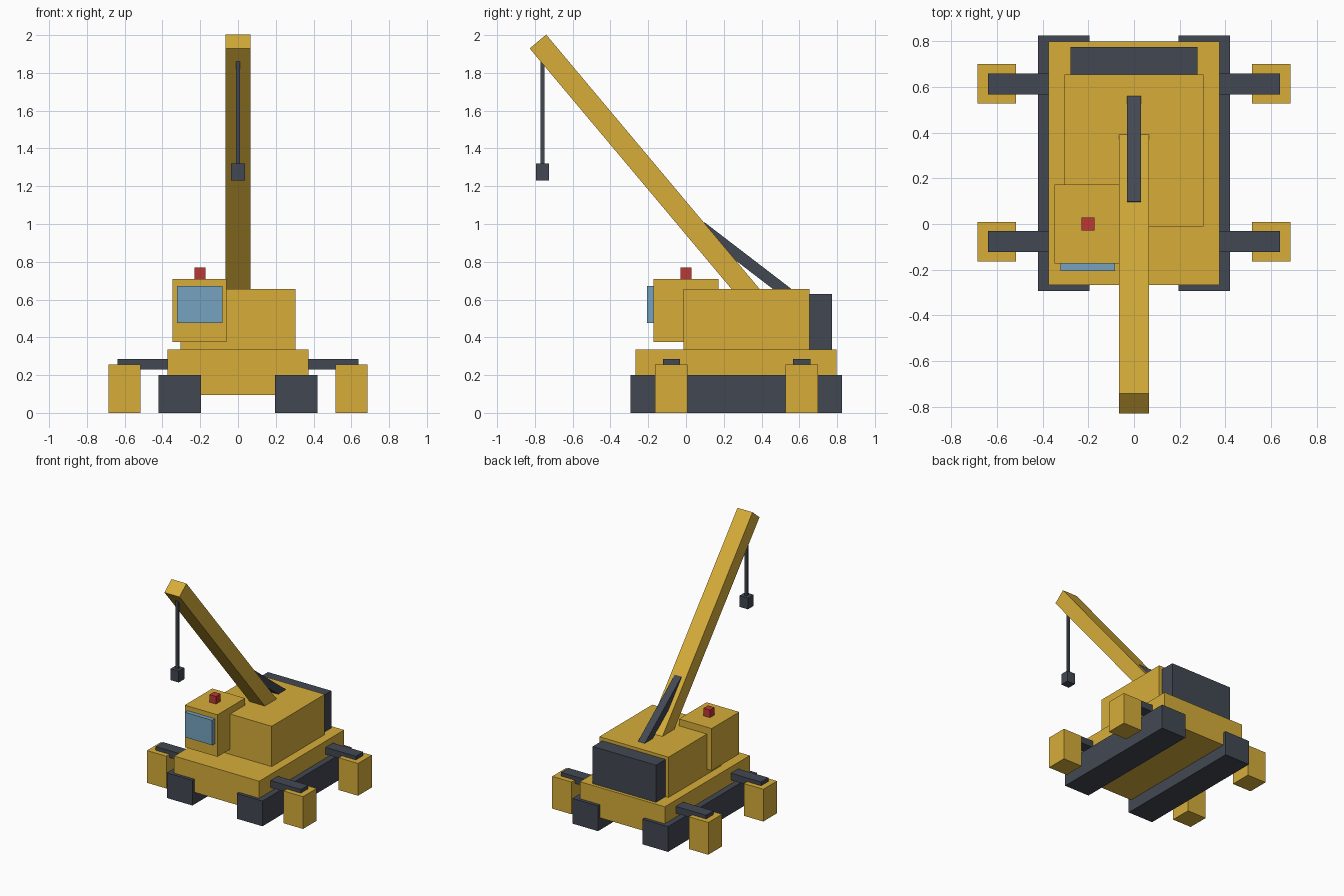
import bpy
from math import atan2
from mathutils import Vector

if "Cube" in bpy.data.objects:
    bpy.data.objects.remove(bpy.data.objects["Cube"])


def material(name, rgb):
    m = bpy.data.materials.new(name)
    m.diffuse_color = (*rgb, 1)
    m.use_nodes = True
    m.node_tree.nodes["Principled BSDF"].inputs["Base Color"].default_value = m.diffuse_color
    return m


YELLOW = material("yellow_paint", (0.68, 0.42, 0.042))
DARK = material("dark_steel", (0.055, 0.065, 0.085))
GLASS = material("glass", (0.18, 0.36, 0.53))
RED = material("red_lamp", (0.50, 0.04, 0.035))


def place_cube(name, centre, size, mat, tilt=0.0):
    bpy.ops.mesh.primitive_cube_add(size=1, location=centre, rotation=(tilt, 0, 0))
    ob = bpy.context.object
    ob.name = name
    ob.scale = size
    ob.data.materials.append(mat)
    return ob


def box(name, x, y, z, mat):
    """Box from its (min, max) extents on each axis."""
    centre = [(a + b) / 2 for a, b in (x, y, z)]
    return place_cube(name, centre, [b - a for a, b in (x, y, z)], mat)


def bar(name, start, end, width, depth, mat):
    """Tilted bar in the x = 0 plane between two (y, z) points."""
    a, b = Vector(start), Vector(end)
    d, mid = b - a, (a + b) / 2
    return place_cube(name, (0, mid.x, mid.y), (width, d.length, depth), mat,
                      atan2(d.y, d.x))


# Undercarriage and upper body
box("chassis", (-0.373, 0.373), (-0.267, 0.798), (0.095, 0.335), YELLOW)
box("engine_housing", (-0.304, 0.304), (-0.012, 0.653), (0.335, 0.655), YELLOW)
box("counterweight", (-0.278, 0.278), (0.653, 0.773), (0.335, 0.63), DARK)

# Operator cab on the left
box("cab", (-0.347, -0.06), (-0.172, 0.173), (0.376, 0.71), YELLOW)
box("cab_window", (-0.322, -0.082), (-0.206, -0.172), (0.475, 0.673), GLASS)
box("beacon", (-0.23, -0.173), (-0.029, 0.029), (0.71, 0.77), RED)

# Boom, luffing ram, cable and hook
bar("boom", (0.40, 0.555), (-0.784, 1.966), 0.132, 0.114, YELLOW)
bar("boom_ram", (0.59, 0.594), (0.08, 0.985), 0.06, 0.06, DARK)
box("cable", (-0.01, 0.01), (-0.769, -0.749), (1.32, 1.90), DARK)
box("hook_block", (-0.036, 0.036), (-0.795, -0.725), (1.23, 1.32), DARK)

# Tracks and outriggers on both sides
for side, s in (("left", -1), ("right", 1)):
    def span(a, b):
        return tuple(sorted((s * a, s * b)))

    box(f"{side}_track", span(0.195, 0.42), (-0.293, 0.825), (0, 0.2), DARK)
    for end, y in (("front", -0.077), ("rear", 0.613)):
        box(f"{side}_{end}_outrigger_beam", span(0.32, 0.638),
            (y - 0.046, y + 0.046), (0.23, 0.285), DARK)
        box(f"{side}_{end}_outrigger_foot", span(0.515, 0.685),
            (y - 0.086, y + 0.086), (0, 0.256), YELLOW)
